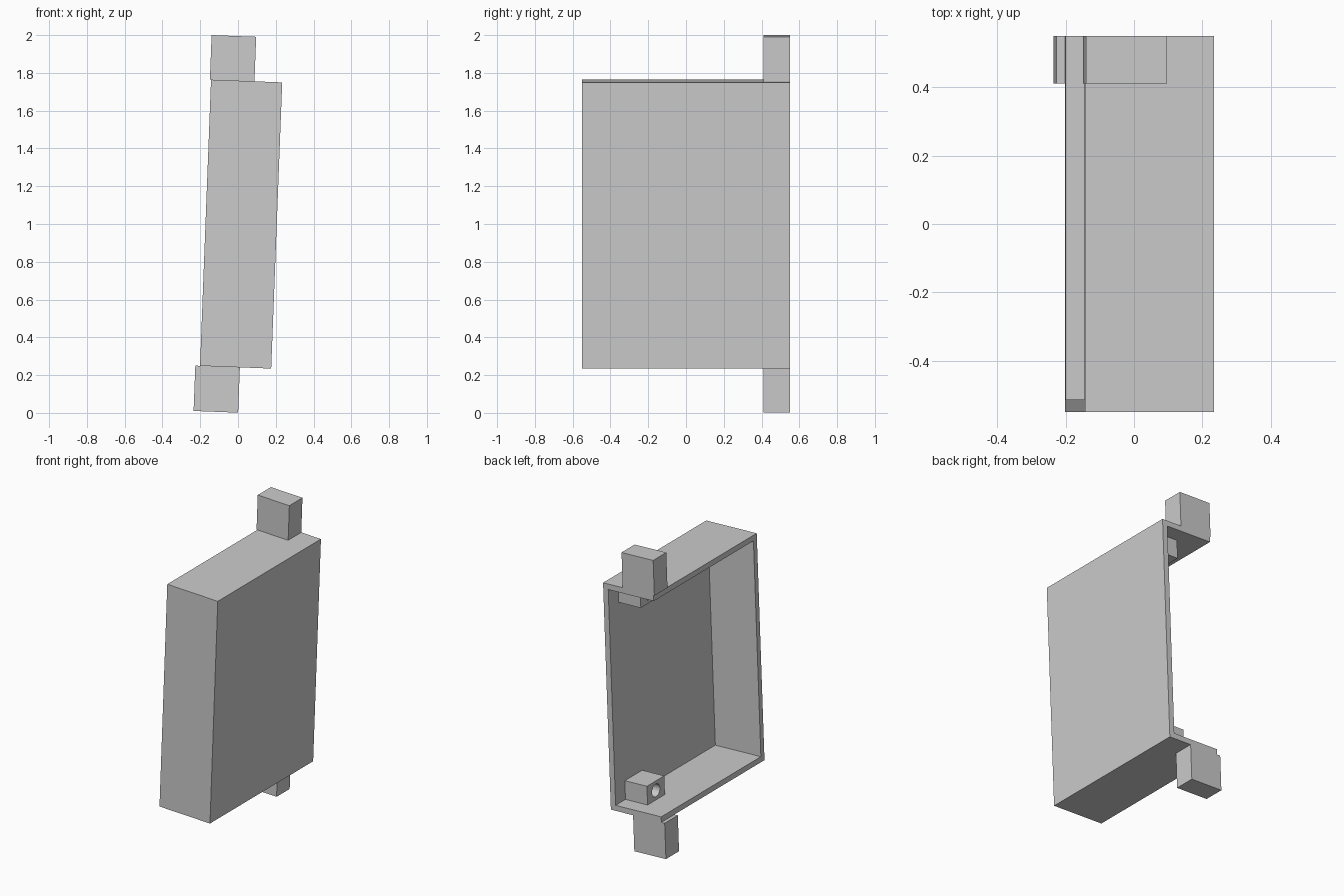
import bpy
import math
from mathutils import Matrix

if "Cube" in bpy.data.objects:
    bpy.data.objects.remove(bpy.data.objects["Cube"], do_unlink=True)

# One plain grey for the whole model
grey = bpy.data.materials.new("plain_grey")
grey.use_nodes = True
colour = (0.6, 0.6, 0.6, 1)
grey.diffuse_color = colour
grey.node_tree.nodes["Principled BSDF"].inputs["Base Color"].default_value = colour

# The whole model leans slightly towards +x about its middle
LEAN = Matrix.Translation((0, 0, 1)) @ Matrix.Rotation(math.radians(2.2), 4, 'Y')


def finish(obj, name, local):
    obj.name = name
    obj.data.transform(local)
    obj.matrix_world = LEAN
    obj.data.materials.append(grey)
    return obj


def box(name, x, y, z):
    """Box from (low, high) pairs in the leaning frame."""
    bpy.ops.mesh.primitive_cube_add(size=1)
    spans = (x, y, z)
    centre = [(a + b) / 2 for a, b in spans]
    size = [b - a for a, b in spans]
    return finish(bpy.context.object, name,
                  Matrix.Translation(centre) @ Matrix.Diagonal((*size, 1)))


def rod(name, radius, x, y, z):
    """Cylinder along x."""
    bpy.ops.mesh.primitive_cylinder_add(vertices=24, radius=radius, depth=x[1] - x[0])
    return finish(bpy.context.object, name,
                  Matrix.Translation(((x[0] + x[1]) / 2, y, z))
                  @ Matrix.Rotation(math.pi / 2, 4, 'Y'))


def cut(target, cutter):
    cutter.hide_render = True
    mod = target.modifiers.new("cut", 'BOOLEAN')
    mod.operation = 'DIFFERENCE'
    mod.solver = 'EXACT'
    mod.object = cutter
    bpy.context.view_layer.objects.active = target
    bpy.ops.object.modifier_apply(modifier=mod.name)
    bpy.data.objects.remove(cutter, do_unlink=True)


LEFT, RIGHT = -0.172, 0.205
HALF_Y, HALF_Z = 0.55, 0.758
WALL = 0.037
INNER = RIGHT - WALL

# Tray: side panel with top, bottom and front walls, open at -x and the back
tray = box("tray", (LEFT, RIGHT), (-HALF_Y, HALF_Y), (-HALF_Z, HALF_Z))
cut(tray, box("tray_cutter", (LEFT - 1, INNER), (WALL - HALF_Y, HALF_Y + 1),
              (WALL - HALF_Z, HALF_Z - WALL)))

# Outer posts at the back corners
box("top_post", (-0.178, 0.058), (0.41, HALF_Y), (HALF_Z, 0.994))
box("bottom_post", (-0.197, 0.039), (0.41, HALF_Y), (-0.998, -HALF_Z))

# Drilled blocks inside, against the panel and the top and bottom walls
BLOCK_Y = (0.26, 0.445)
BLOCK_HEIGHT = 0.125
for name, side in (("top_block", 1), ("bottom_block", -1)):
    outer = side * (HALF_Z - WALL)
    inner = outer - side * BLOCK_HEIGHT
    block = box(name, (INNER - 0.165, INNER), BLOCK_Y, sorted((outer, inner)))
    cut(block, rod("hole_cutter", 0.042, (INNER - 0.3, INNER + 0.1),
                   sum(BLOCK_Y) / 2, (outer + inner) / 2))
    bpy.ops.object.select_all(action='DESELECT')
    block.select_set(True)
    bpy.context.view_layer.objects.active = block
    bpy.ops.object.shade_smooth_by_angle(angle=math.radians(30))
